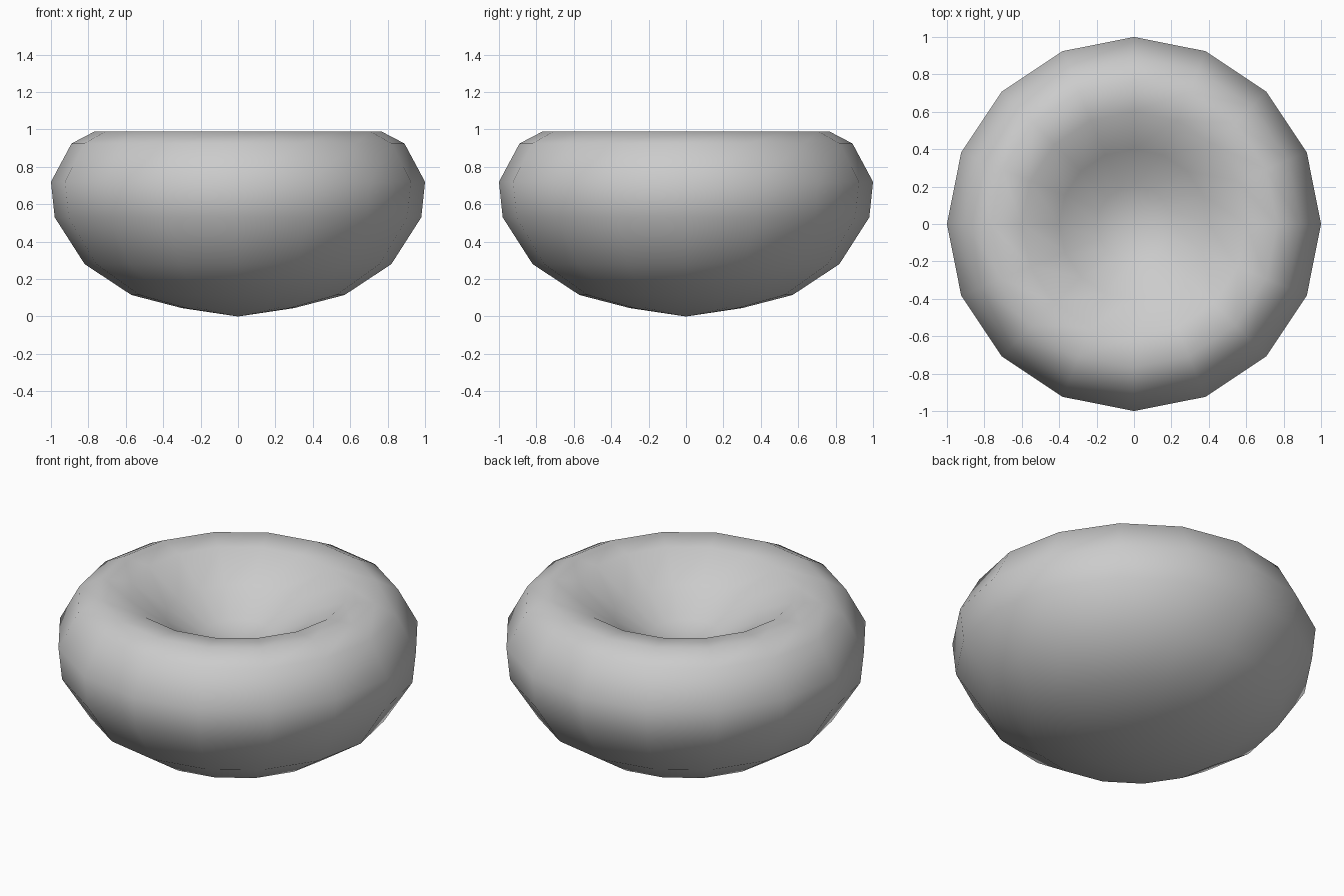
import bpy, bmesh, math

if "Cube" in bpy.data.objects:
    bpy.data.objects.remove(bpy.data.objects["Cube"])

SEGMENTS = 16

# Half profile (radius, height): underside tip, rounded wall, rim, hollow centre
PROFILE = [(0, 0), (0.30, 0.045), (0.57, 0.115), (0.82, 0.28), (0.98, 0.53),
           (1.0, 0.72), (0.89, 0.925), (0.765, 0.99), (0.60, 0.975),
           (0.40, 0.84), (0.20, 0.72), (0, 0.68)]


def lathe(name, profile, material):
    """Spin a profile around z, closing it with a pole at each end."""
    bm = bmesh.new()
    rings = []
    for r, z in profile:
        count = SEGMENTS if r > 0 else 1
        rings.append([bm.verts.new((r * math.cos(math.tau * i / SEGMENTS),
                                    r * math.sin(math.tau * i / SEGMENTS), z))
                      for i in range(count)])
    for low, high in zip(rings, rings[1:]):
        for i in range(SEGMENTS):
            j = (i + 1) % SEGMENTS
            corners = [low[i % len(low)], low[j % len(low)],
                       high[j % len(high)], high[i % len(high)]]
            bm.faces.new(list(dict.fromkeys(corners)))
    bmesh.ops.recalc_face_normals(bm, faces=bm.faces)
    for face in bm.faces:
        face.smooth = True
    mesh = bpy.data.meshes.new(name)
    bm.to_mesh(mesh)
    bm.free()
    mesh.materials.append(material)
    obj = bpy.data.objects.new(name, mesh)
    bpy.context.collection.objects.link(obj)
    return obj


# Plain grey surface
grey = bpy.data.materials.new("light_grey")
grey.diffuse_color = (0.6, 0.6, 0.6, 1)
grey.use_nodes = True
grey.node_tree.nodes["Principled BSDF"].inputs["Base Color"].default_value = grey.diffuse_color

# Rounded body with a dished top
lathe("dished_body", PROFILE, grey)
